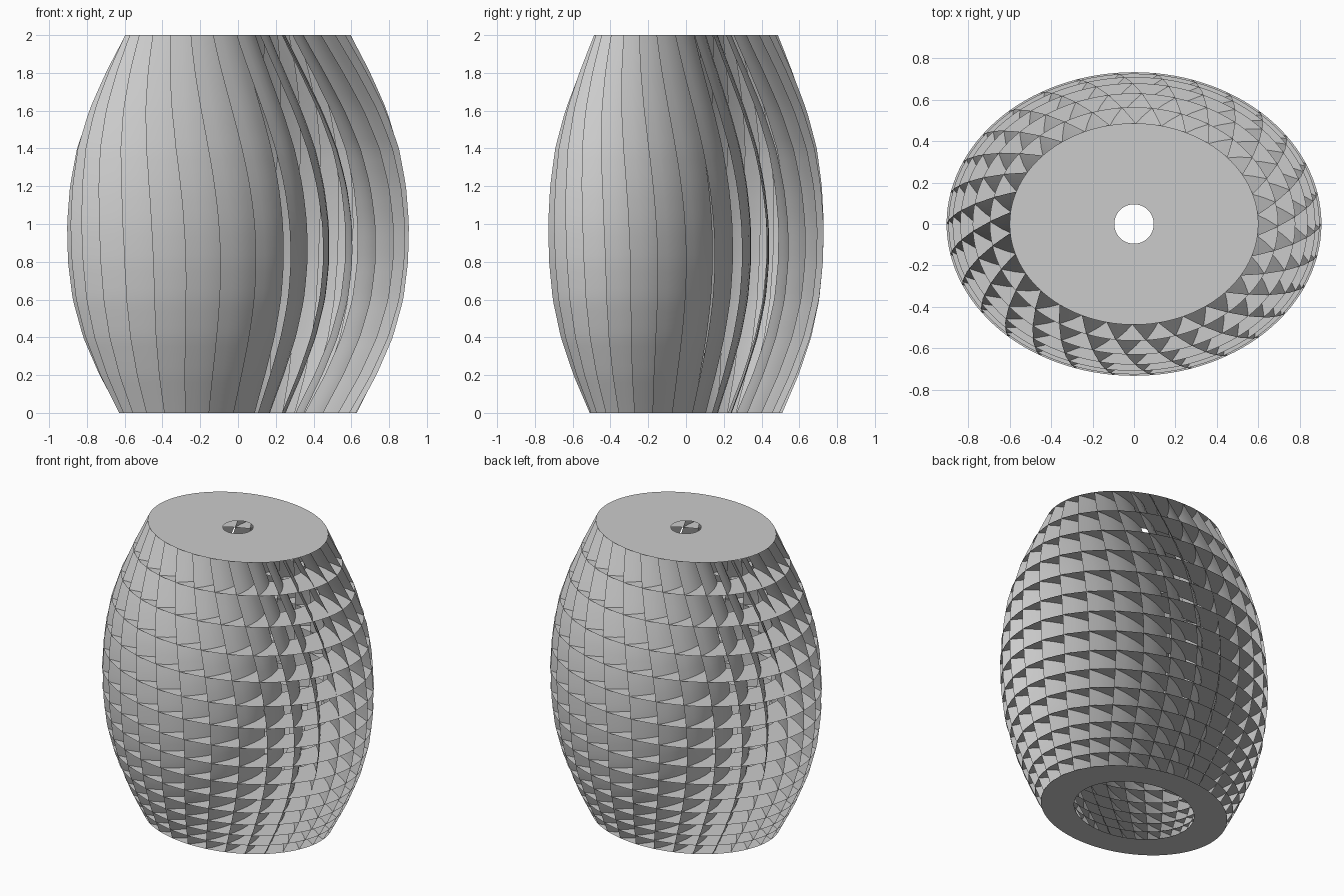
import bpy
import bmesh
from math import sin, cos, radians, pi

cube = bpy.data.objects.get("Cube")
if cube:
    bpy.data.objects.remove(cube, do_unlink=True)

BLADES = 30       # twisted fins around the shade
LAYERS = 15       # gaps between the flat shelves
SUB = 3           # slices of each fin within one layer
ACROSS = 4        # strips from the outer to the inner edge of a fin
FLATTEN = 0.81    # depth of the oval against its width
WALL = 0.225      # how far the fins reach inward
LEAN = radians(15)
TOP_HOLE = 0.095
PROFILE = [0.63, 0.735, 0.82, 0.875, 0.9, 0.905, 0.89, 0.855, 0.79, 0.70, 0.6]

# One plain grey material
grey = bpy.data.materials.new("light_grey")
grey.use_nodes = True
grey.diffuse_color = (0.6, 0.6, 0.6, 1)
grey.node_tree.nodes["Principled BSDF"].inputs["Base Color"].default_value = (0.6, 0.6, 0.6, 1)

# Shelf heights, with layers growing taller towards the top
steps = [0.075 + 0.115 * i / (LAYERS - 1) for i in range(LAYERS)]
levels = [0.0]
for s in steps:
    levels.append(levels[-1] + s * 2 / sum(steps))
levels[-1] = 2.0


def outer_radius(z):
    f = min(max(z / 0.2, 0), len(PROFILE) - 1.001)
    i = int(f)
    return PROFILE[i] + (PROFILE[i + 1] - PROFILE[i]) * (f - i)


def twist(z):
    return radians(-13) * (z - 0.8) ** 2


def on_oval(radius, angle, z, flatten=FLATTEN):
    return (radius * cos(angle), radius * flatten * sin(angle), z)


def finish(bm, name):
    mesh = bpy.data.meshes.new(name)
    bm.to_mesh(mesh)
    bm.free()
    mesh.materials.append(grey)
    obj = bpy.data.objects.new(name, mesh)
    bpy.context.collection.objects.link(obj)


# Flat oval shelves, each a thin ring; the top one has only a small round hole
def make_shelf(name, z, hole, hole_flatten):
    bm = bmesh.new()
    count = BLADES * 4
    angles = [2 * pi * i / count + twist(z) for i in range(count)]
    inner = [bm.verts.new(on_oval(hole, a, z, hole_flatten)) for a in angles]
    outer = [bm.verts.new(on_oval(outer_radius(z), a, z)) for a in angles]
    for i in range(count):
        j = (i + 1) % count
        face = [inner[i], outer[i], outer[j], inner[j]]
        bm.faces.new(face if z > 0 else face[::-1])
    finish(bm, name)


for n, z in enumerate(levels[:-1]):
    make_shelf(f"shelf_{n}" if n else "bottom_ring", z, outer_radius(z) - WALL, FLATTEN)
make_shelf("top_plate", levels[-1], TOP_HOLE, 1)

# Overlapping curved fins running from bottom to top
heights = [a + (b - a) * k / SUB for a, b in zip(levels, levels[1:]) for k in range(SUB)]
heights.append(levels[-1])
bm = bmesh.new()
for b in range(BLADES):
    rows = []
    for z in heights:
        start = 2 * pi * b / BLADES + twist(z)
        rows.append([bm.verts.new(on_oval(outer_radius(z) - WALL * k / ACROSS,
                                          start + LEAN * k / ACROSS, z))
                     for k in range(ACROSS + 1)])
    for low, high in zip(rows, rows[1:]):
        for k in range(ACROSS):
            face = bm.faces.new((low[k], low[k + 1], high[k + 1], high[k]))
            face.smooth = True
finish(bm, "twisted_fins")
